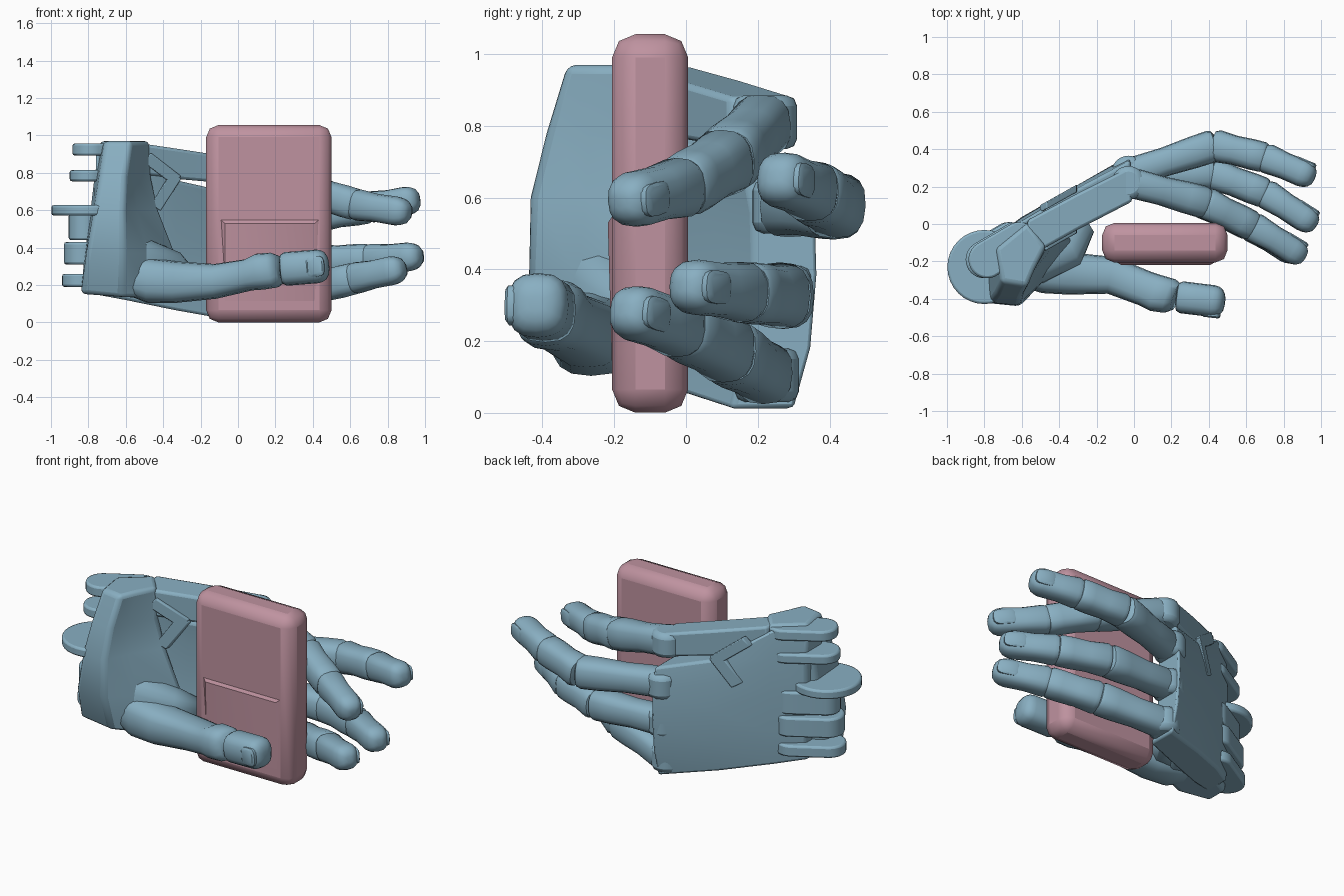
import bpy, bmesh
from math import sin, cos, pi
from mathutils import Vector as V

if "Cube" in bpy.data.objects:
    bpy.data.objects.remove(bpy.data.objects["Cube"])


def material(name, col):
    m = bpy.data.materials.new(name)
    m.diffuse_color = (*col, 1)
    m.use_nodes = True
    m.node_tree.nodes["Principled BSDF"].inputs["Base Color"].default_value = m.diffuse_color
    return m


BLUE = material("blue", (0.25, 0.43, 0.54))
PINK = material("pink", (0.52, 0.29, 0.35))


def finish(ob, mat, bevel=0, segs=2, angle=35):
    ob.data.materials.append(mat)
    bpy.context.view_layer.objects.active = ob
    ob.select_set(True)
    if bevel:
        b = ob.modifiers.new("bevel", 'BEVEL')
        b.width, b.segments = bevel, segs
    bpy.ops.object.shade_smooth_by_angle(angle=angle * pi / 180)
    ob.select_set(False)
    return ob


def loft(name, rings, mat=BLUE, bevel=0, segs=2, angle=35):
    """Skin a list of equal-length rings and cap both ends."""
    bm = bmesh.new()
    vs = [[bm.verts.new(p) for p in r] for r in rings]
    n = len(rings[0])
    for a, b in zip(vs, vs[1:]):
        for i in range(n):
            j = (i + 1) % n
            bm.faces.new((a[i], a[j], b[j], b[i]))
    bm.faces.new(vs[0][::-1])
    bm.faces.new(vs[-1])
    bmesh.ops.recalc_face_normals(bm, faces=bm.faces)
    me = bpy.data.meshes.new(name)
    bm.to_mesh(me)
    bm.free()
    ob = bpy.data.objects.new(name, me)
    bpy.context.collection.objects.link(ob)
    return finish(ob, mat, bevel, segs, angle)


def frame(d):
    side = V((0, 0, 1))
    side = (side - d * side.dot(d)).normalized()
    return side, side.cross(d)


def spow(v, e):
    return abs(v) ** e * (1 if v > 0 else -1)


def ring(c, d, w, t, n=16, e=.75):
    """Rounded-square cross-section."""
    side, back = frame(d)
    return [c + side * (w * spow(cos(2 * pi * i / n), e)) + back * (t * spow(sin(2 * pi * i / n), e))
            for i in range(n)]


def bone(name, a, b, ra, rb, tip=False, waist=0.93):
    """One finger segment with rounded ends; fingertips slope in at the back."""
    d = (b - a).normalized()
    L = (b - a).length
    prof = [(-0.05, .55), (-0.02, .88), (0.06, 1), (.4, waist), (.75, 1.0)]
    prof += [(.84, .95), (.92, .82), (.98, .55), (1.0, .25)] if tip else [(.96, 1), (1.01, .9), (1.04, .55)]
    rings = []
    for s, k in prof:
        r = (ra + (rb - ra) * s) * k
        rings.append(ring(a + d * (L * s), d, r, r * 0.95))
    return loft(name, rings)


def nail(name, a, b, r, sign=1):
    """Raised nail plate near the fingertip."""
    d = (b - a).normalized()
    L = (b - a).length
    side, back = frame(d)
    rings = []
    for h, k in ((0.5, 1), (0.9, 1), (.99, .8)):
        c = a + d * (L * .74) + back * (sign * r * h)
        rings.append([c + d * (L * .2 * k * spow(cos(u), .6)) + side * (r * .62 * k * spow(sin(u), .6))
                      for u in [2 * pi * i / 16 for i in range(16)]])
    return loft(name, rings)


def disc(name, c, r, h, bevel=0.012, stretch=V((0, 0, 0))):
    """Flat disc, optionally stretched into a rounded bar."""
    rings = []
    for z in (-h / 2, h / 2):
        pts = []
        for i in range(32):
            u = V((cos(2 * pi * i / 32), sin(2 * pi * i / 32), 0))
            pts.append(V(c) + u * r + V((0, 0, z)) + (stretch if u.dot(stretch) > 1e-6 else V((0, 0, 0))))
        rings.append(pts)
    return loft(name, rings, bevel=bevel)


# held block with rounded edges and a shallow wedge on its front
bpy.ops.mesh.primitive_cube_add(size=1, location=(.165, -.1, .528))
block = bpy.context.object
block.name = "held_block"
block.scale = (.67, .212, 1.055)
bpy.ops.object.transform_apply(location=False, rotation=False, scale=True)
finish(block, PINK, .065, 2, 20)
loft("block_front_wedge", [
    [V((-.10, -.2, .555)), V((.44, -.2, .555)), V((.42, -.2, .08)), V((-.07, -.2, .08))],
    [V((-.07, -.218, .53)), V((.41, -.218, .53)), V((.41, -.205, .08)), V((-.07, -.205, .08))]],
    PINK)

# four fingers: knuckle, middle joint, end joint, tip
fingers = {
    "index": [(-.01, .22, .81), (.38, .115, .705), (.63, -.01, .63), (.915, -.18, .585)],
    "middle": [(-.01, .275, .575), (.43, .42, .575), (.70, .355, .615), (.965, .245, .66)],
    "ring": [(-.01, .26, .335), (.42, .27, .325), (.70, .165, .335), (.975, -.01, .355)],
    "little": [(-.01, .225, .105), (.36, .12, .17), (.62, -.01, .235), (.885, -.175, .29)],
}
R = (.085, .092, .085, .075)
for nm, pts in fingers.items():
    p = [V(q) for q in pts]
    bone(nm + "_base_segment", p[0], p[1], R[0], R[1])
    bone(nm + "_middle_segment", p[1], p[2], R[1], R[2])
    bone(nm + "_tip_segment", p[2], p[3], R[2], R[3], tip=True)
    nail(nm + "_nail", p[2], p[3], R[3])
    disc(nm + "_knuckle", p[0] + V((-.02, 0, 0)), .09, .15, .03)

# thumb
t = [V(q) for q in ((-.62, -.23, .25), (-.48, -.25, .225), (-.34, -.265, .215), (-.12, -.275, .22))]
d1 = (t[3] - t[0]).normalized()
d2 = V((.28, -.1, .06)).normalized()
loft("thumb_base", [ring(t[0], d1, .09, .1), ring(t[1], d1, .12, .12), ring(t[2], d1, .112, .113),
                    ring(t[3], (d1 + d2).normalized(), .093, .1),
                    ring(V((.06, -.345, .255)), d2, .085, .095),
                    ring(V((.12, -.37, .272)), d2, .098, .1),
                    ring(V((.19, -.385, .28)), d2, .095, .095),
                    ring(V((.225, -.39, .285)), d2, .075, .075)], angle=60)
ta, tb = V((.24, -.39, .285)), V((.485, -.42, .305))
bone("thumb_tip", ta, tb, .09, .09, tip=True, waist=1.0)
nail("thumb_nail", ta, tb, .09, -1)


def plate_ring(x, zb, zt, y0, y1, y2, h):
    """Vertical slab section, bowed towards the back of the hand."""
    st = [(0, y0), (.25, (y0 + y1) / 2 + .015), (.55, y1), (.8, (y1 + y2) / 2 + .01), (1, y2)]
    back = [V((x, y + h, zb + (zt - zb) * s)) for s, y in st]
    front = [V((x, y - h, zb + (zt - zb) * s)) for s, y in reversed(st)]
    return back + front


# palm plate, index side strip and heel
loft("palm_plate", [plate_ring(-.76, .15, .93, -.18, -.17, -.18, .08),
                    plate_ring(-.6, .12, .95, -.09, -.075, -.09, .105),
                    plate_ring(-.33, .065, .76, .06, .085, .07, .105),
                    plate_ring(-.02, .01, .69, .215, .28, .25, .09)], bevel=.015)
loft("index_side_strip", [
    [V((x, y, z)) for y, z in ((b, z0), (b, z1), (f, z1), (f, z0))]
    for x, b, f, z0, z1 in ((-.57, .02, -.18, .80, .965), (-.3, .165, -.03, .765, .925),
                            (-.01, .31, .12, .74, .88))], bevel=.015)
# each heel level: front left, front right, slope, inner edge, back right, back left
heel = ((.97, (-.71, -.31, -.57, -.335, -.53, -.24, -.47, -.12, -.57, .01, -.74, -.13)),
        (.78, (-.74, -.38, -.60, -.39, -.55, -.27, -.46, -.12, -.57, .01, -.77, -.14)),
        (.60, (-.77, -.42, -.61, -.435, -.54, -.28, -.42, -.1, -.56, .01, -.79, -.15)),
        (.37, (-.81, -.42, -.61, -.44, -.48, -.30, -.33, -.08, -.52, .0, -.82, -.17)),
        (.13, (-.84, -.34, -.62, -.35, -.46, -.28, -.36, -.1, -.48, .01, -.84, -.2)))
loft("palm_heel", [[V((c[i], c[i + 1], z + .1 * max(0, -c[i] - .6) * (z < .2)))
                    for i in range(0, 12, 2)] for z, c in heel], bevel=.025, segs=3)
# web between thumb and palm
loft("thumb_web", [ring(V((-.5, -.2, .3)), V((1, .1, 0)).normalized(), .16, .12),
                   ring(V((-.33, -.13, .26)), V((1, .5, 0)).normalized(), .12, .10),
                   ring(V((-.24, .0, .22)), V((1, .6, 0)).normalized(), .06, .05)], angle=60)

# wrist disc, its bar across the heel, and lugs
disc("wrist_disc", (-.8, -.23, .6), .198, .055)
bar = V((.17, .1, 0))
for k, (x, z, h) in enumerate(((-.785, .925, .065), (-.80, .785, .06),
                               (-.83, .37, .12), (-.84, .225, .07))):
    disc("wrist_lug_%d" % k, (x, -.19, z), .1, h, stretch=bar)
disc("wrist_fork_lug", (-.82, -.19, .51), .085, .14, stretch=bar)

# bent strap across the index side, seen on both faces
path = [V((-.47, .87)), V((-.34, .77)), V((-.43, .63))]
for tag, off in (("front", -.118), ("back", .102)):
    for k, (a, b) in enumerate(zip(path, path[1:])):
        u = (b - a).normalized()
        w = V((-u.y, u.x)) * .032
        quad = [a + w - u * .02, b + w + u * .02, b - w + u * .02, a - w - u * .02]
        yy = lambda p, e: .075 + .56 * (p.x + .33) + off + e
        loft("%s_strap_%d" % (tag, k), [[V((p.x, yy(p, e), p.y)) for p in quad]
                                       for e in (-.02, .02)], bevel=.006)
